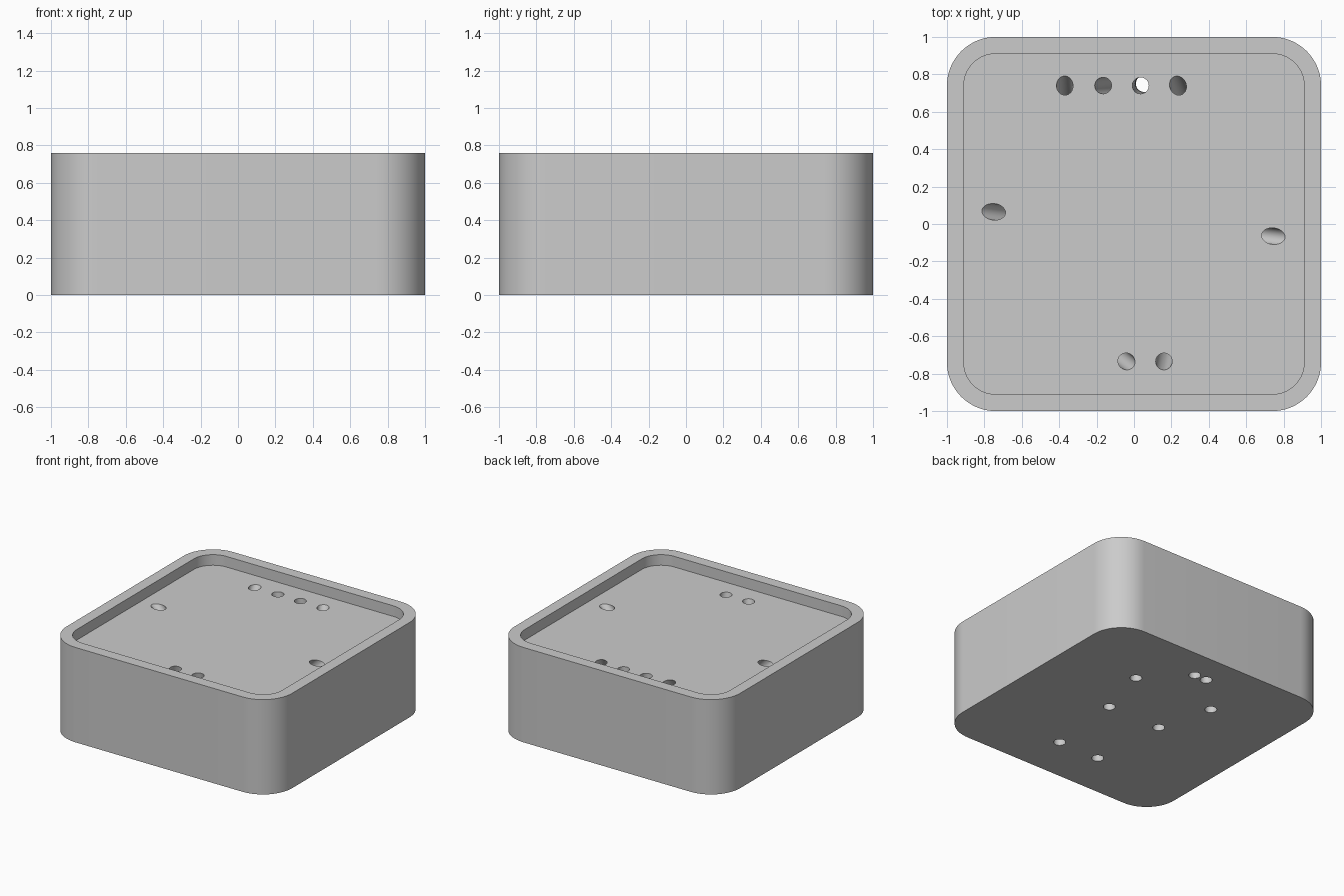
import bpy, bmesh, math
from mathutils import Vector

if "Cube" in bpy.data.objects:
    bpy.data.objects.remove(bpy.data.objects["Cube"], do_unlink=True)

HEIGHT, FLOOR, WALL, CORNER = 0.76, 0.675, 0.09, 0.26
BORE, BEND = 0.044, 0.26
SIDES, STEPS = 32, 12


def finish(bm, name):
    bmesh.ops.recalc_face_normals(bm, faces=bm.faces)
    mesh = bpy.data.meshes.new(name)
    bm.to_mesh(mesh)
    bm.free()
    obj = bpy.data.objects.new(name, mesh)
    bpy.context.collection.objects.link(obj)
    return obj


def loft(bm, rings):
    """Skin a list of vertex rings and cap both ends."""
    loops = [[bm.verts.new(p) for p in ring] for ring in rings]
    n = len(loops[0])
    for a, b in zip(loops, loops[1:]):
        for i in range(n):
            j = (i + 1) % n
            bm.faces.new((a[i], a[j], b[j], b[i]))
    bm.faces.new(loops[0][::-1])
    bm.faces.new(loops[-1])


def rounded_square(half, radius, z, steps=16):
    points = []
    for quarter, (sx, sy) in enumerate(((1, 1), (-1, 1), (-1, -1), (1, -1))):
        for i in range(steps + 1):
            a = (quarter + i / steps) * math.pi / 2
            points.append(Vector((sx * (half - radius) + radius * math.cos(a),
                                  sy * (half - radius) + radius * math.sin(a), z)))
    return points


def bore_rings(top, bottom):
    """Round channel that leaves the base upright and leans toward the tray."""
    p0 = Vector((*bottom, 0))
    p1 = Vector((*bottom, FLOOR * BEND))
    p2 = Vector((*top, FLOOR))
    path = [(p0 - Vector((0, 0, 0.05)), p1 - p0)]
    for i in range(STEPS + 1):
        t = i / STEPS
        path.append((p0 * (1 - t) ** 2 + p1 * 2 * t * (1 - t) + p2 * t * t,
                     (p1 - p0) * (1 - t) + (p2 - p1) * t))
    path.append((p2 + (p2 - p1).normalized() * 0.1, p2 - p1))
    rings = []
    for centre, tangent in path:
        turn = Vector((0, 0, 1)).rotation_difference(tangent.normalized())
        rings.append([centre + turn @ Vector((BORE * math.cos(a), BORE * math.sin(a), 0))
                      for a in (math.tau * k / SIDES for k in range(SIDES))])
    return rings


# Block with a shallow tray: outside up, over the rim, down to the tray floor
bm = bmesh.new()
loft(bm, [rounded_square(1, CORNER, 0),
          rounded_square(1, CORNER, HEIGHT),
          rounded_square(1 - WALL, CORNER - WALL, HEIGHT),
          rounded_square(1 - WALL, CORNER - WALL, FLOOR)])
block = finish(bm, "tray_block")

# Channels: opening in the tray floor, opening in the base
channels = [((-0.37, 0.74), (-0.355, 0.444)), ((-0.165, 0.74), (-0.054, 0.75)),
            ((0.035, 0.74), (0.054, 0.75)), ((0.235, 0.74), (0.355, 0.444)),
            ((-0.75, 0.065), (-0.234, 0)), ((0.745, -0.065), (0.234, 0)),
            ((-0.04, -0.735), (-0.18, -0.625)), ((0.16, -0.735), (0.18, -0.625))]
bm = bmesh.new()
for top, bottom in channels:
    loft(bm, bore_rings(top, bottom))
cutter = finish(bm, "channel_cutter")
cutter.hide_render = True

# Cut the channels through the block
cut = block.modifiers.new("channels", 'BOOLEAN')
cut.operation, cut.solver, cut.object = 'DIFFERENCE', 'EXACT', cutter
bpy.context.view_layer.objects.active = block
block.select_set(True)
bpy.ops.object.modifier_apply(modifier=cut.name)
bpy.data.objects.remove(cutter, do_unlink=True)

# Colour and shading
grey = bpy.data.materials.new("light_grey")
grey.use_nodes = True
colour = (0.6, 0.6, 0.6, 1)
grey.diffuse_color = colour
grey.node_tree.nodes["Principled BSDF"].inputs["Base Color"].default_value = colour
block.data.materials.clear()
block.data.materials.append(grey)
bpy.ops.object.shade_smooth_by_angle(angle=math.radians(30))
